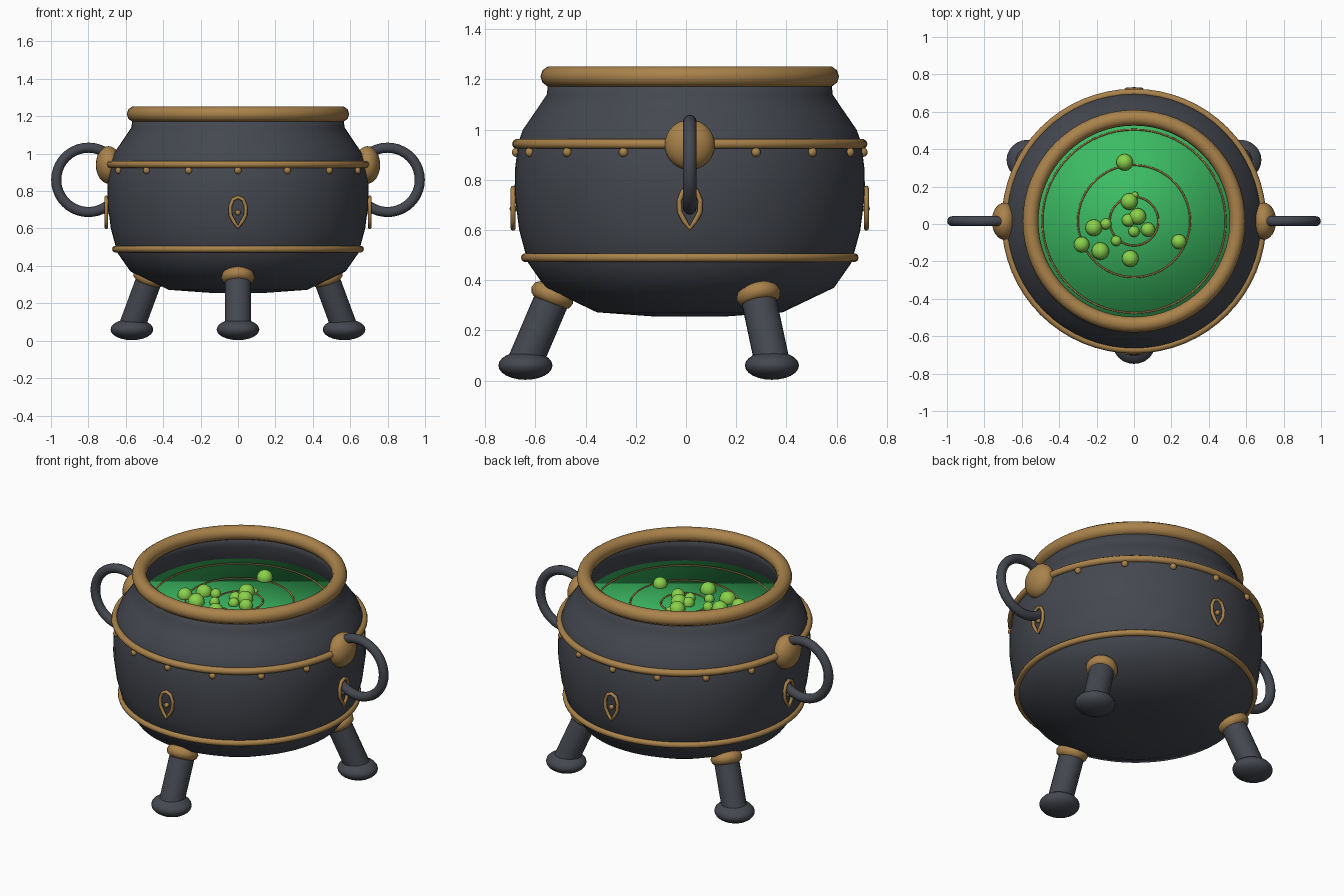
import bpy, bmesh, math
from math import sin, cos, pi, radians
from mathutils import Vector

if "Cube" in bpy.data.objects:
    bpy.data.objects.remove(bpy.data.objects["Cube"], do_unlink=True)

CY = 0.015  # the pot axis sits slightly behind the origin


def material(name, rgb, rough=0.6):
    m = bpy.data.materials.new(name)
    m.use_nodes = True
    m.diffuse_color = (*rgb, 1)
    bsdf = m.node_tree.nodes["Principled BSDF"]
    bsdf.inputs["Base Color"].default_value = (*rgb, 1)
    bsdf.inputs["Roughness"].default_value = rough
    return m


IRON = material("dark iron", (0.058, 0.064, 0.078))
BRASS = material("aged brass", (0.40, 0.225, 0.07))
BREW = material("green brew", (0.045, 0.50, 0.125))
BUBBLE = material("lime bubble", (0.25, 0.64, 0.07))


def finish(name, mat):
    ob = bpy.context.object
    ob.name = ob.data.name = name
    ob.data.materials.append(mat)
    bpy.ops.object.shade_smooth()
    return ob


def ball(name, mat, loc, scale, seg=20, rings=12):
    bpy.ops.mesh.primitive_uv_sphere_add(segments=seg, ring_count=rings, radius=1, location=loc)
    ob = finish(name, mat)
    ob.scale = scale
    return ob


def ring(name, mat, loc, major, minor, seg=64, sides=10, rot=(0, 0, 0)):
    bpy.ops.mesh.primitive_torus_add(location=loc, rotation=rot, major_radius=major,
                                     minor_radius=minor, major_segments=seg, minor_segments=sides)
    return finish(name, mat)


def rod(name, mat, a, b, radius, seg=20):
    a, b = Vector(a), Vector(b)
    bpy.ops.mesh.primitive_cylinder_add(vertices=seg, radius=radius, depth=(b - a).length,
                                        location=(a + b) / 2)
    ob = finish(name, mat)
    ob.rotation_euler = (b - a).to_track_quat("Z", "Y").to_euler()
    bpy.ops.object.shade_smooth_by_angle(angle=radians(40))
    return ob


def lathe(name, mat, profile, seg=64):
    bm = bmesh.new()
    vs = [bm.verts.new((r, 0, z)) for r, z in profile]
    es = [bm.edges.new(p) for p in zip(vs, vs[1:])]
    bmesh.ops.spin(bm, geom=vs + es, cent=(0, 0, 0), axis=(0, 0, 1), angle=2 * pi, steps=seg)
    bmesh.ops.remove_doubles(bm, verts=bm.verts, dist=1e-4)
    bmesh.ops.recalc_face_normals(bm, faces=bm.faces)
    me = bpy.data.meshes.new(name)
    bm.to_mesh(me)
    bm.free()
    ob = bpy.data.objects.new(name, me)
    ob.location.y = CY
    bpy.context.collection.objects.link(ob)
    bpy.ops.object.select_all(action="DESELECT")
    ob.select_set(True)
    bpy.context.view_layer.objects.active = ob
    return finish(name, mat)


def around(radius, angle, z):
    return (radius * cos(angle), CY + radius * sin(angle), z)


# Pot: outer wall from the base up, then the inner wall back down
lathe("pot_body", IRON, [
    (0, 0.255), (0.15, 0.256), (0.37, 0.272), (0.575, 0.37), (0.645, 0.47), (0.68, 0.6),
    (0.698, 0.74), (0.697, 0.84), (0.683, 0.95), (0.665, 1.0), (0.61, 1.08), (0.57, 1.14),
    (0.563, 1.2), (0.53, 1.2), (0.535, 1.14), (0.56, 1.05), (0.61, 0.95), (0.61, 0.6),
    (0.5, 0.42), (0.3, 0.32), (0, 0.3)])

# Rim and raised bands
ring("rim", BRASS, (0, CY, 1.212), 0.553, 0.042)
ring("upper_band", BRASS, (0, CY, 0.943), 0.688, 0.02)
ring("lower_band", BRASS, (0, CY, 0.49), 0.655, 0.018)

# Studs beneath the upper band
for i in range(16):
    ball(f"stud_{i + 1}", BRASS, around(0.69, i * pi / 8, 0.91), (0.019,) * 3, 12, 8)

# Brew with thin ripple rings
bpy.ops.mesh.primitive_cylinder_add(vertices=64, radius=0.565, depth=0.08, location=(0, CY, 1.01))
finish("brew", BREW)
for i, r in enumerate((0.49, 0.3, 0.13)):
    ring(f"ripple_{i + 1}", BRASS, (0, CY, 1.05), r, 0.005, 64, 6)

# Bubbles: x, y, radius
bubbles = [(-0.05, 0.33, 0.045), (-0.025, 0.12, 0.045), (0.02, 0.04, 0.045),
           (-0.03, 0.02, 0.035), (0.075, -0.03, 0.038), (0, -0.04, 0.03),
           (-0.15, 0, 0.03), (-0.215, -0.02, 0.045), (-0.095, -0.09, 0.028),
           (-0.18, -0.145, 0.047), (-0.28, -0.11, 0.042), (-0.02, -0.185, 0.045),
           (0.24, -0.095, 0.04), (0.005, 0.155, 0.018)]
for i, (x, y, r) in enumerate(bubbles):
    ball(f"bubble_{i + 1}", BUBBLE, (x, y, 1.06), (r, r, r), 16, 10)

# Handles: a boss and a hanging ring on each side
for side, s in (("left", 1), ("right", -1)):
    ball(f"{side}_handle_boss", BRASS, (s * 0.692, CY, 0.94), (0.068, 0.1, 0.1), 24, 16)
    ring(f"{side}_handle_ring", IRON, (s * 0.8, CY, 0.86), 0.172, 0.027, 40, 12, (pi / 2, 0, 0))

# Teardrop ornaments with a centre bead
outline = [(0, 0.08), (0.027, 0.068), (0.042, 0.03), (0.04, -0.015), (0.022, -0.05), (0, -0.08)]
outline += [(-x, z) for x, z in outline[-2:0:-1]]
for name, angle in (("left", 0), ("back", pi / 2), ("right", pi), ("front", -pi / 2)):
    cu = bpy.data.curves.new(f"{name}_ornament", "CURVE")
    cu.dimensions = "3D"
    cu.bevel_depth = 0.01
    cu.bevel_resolution = 2
    sp = cu.splines.new("POLY")
    sp.points.add(len(outline) - 1)
    for p, (x, z) in zip(sp.points, outline):
        p.co = (x, 0, z, 1)
    sp.use_cyclic_u = True
    cu.materials.append(BRASS)
    ob = bpy.data.objects.new(f"{name}_ornament", cu)
    ob.location = around(0.704, angle, 0.687)
    ob.rotation_euler.z = angle + pi / 2
    bpy.context.collection.objects.link(ob)
    ball(f"{name}_ornament_bead", BRASS, around(0.703, angle, 0.685), (0.015,) * 3, 12, 8)

# Three splayed legs, each with a collar and a flat foot
for name, deg in (("front", -90), ("back_left", 30), ("back_right", 150)):
    a = radians(deg)
    foot, top = Vector(around(0.658, a, 0.07)), Vector(around(0.515, a, 0.405))
    rod(f"{name}_leg", IRON, foot, top, 0.07)
    tilt = (top - foot).to_track_quat("Z", "Y").to_euler()
    ring(f"{name}_collar", BRASS, around(0.548, a, 0.34), 0.053, 0.036, 24, 10, tilt)
    ball(f"{name}_foot", IRON, around(0.655, a, 0.06), (0.114, 0.108, 0.057), 24, 12)
